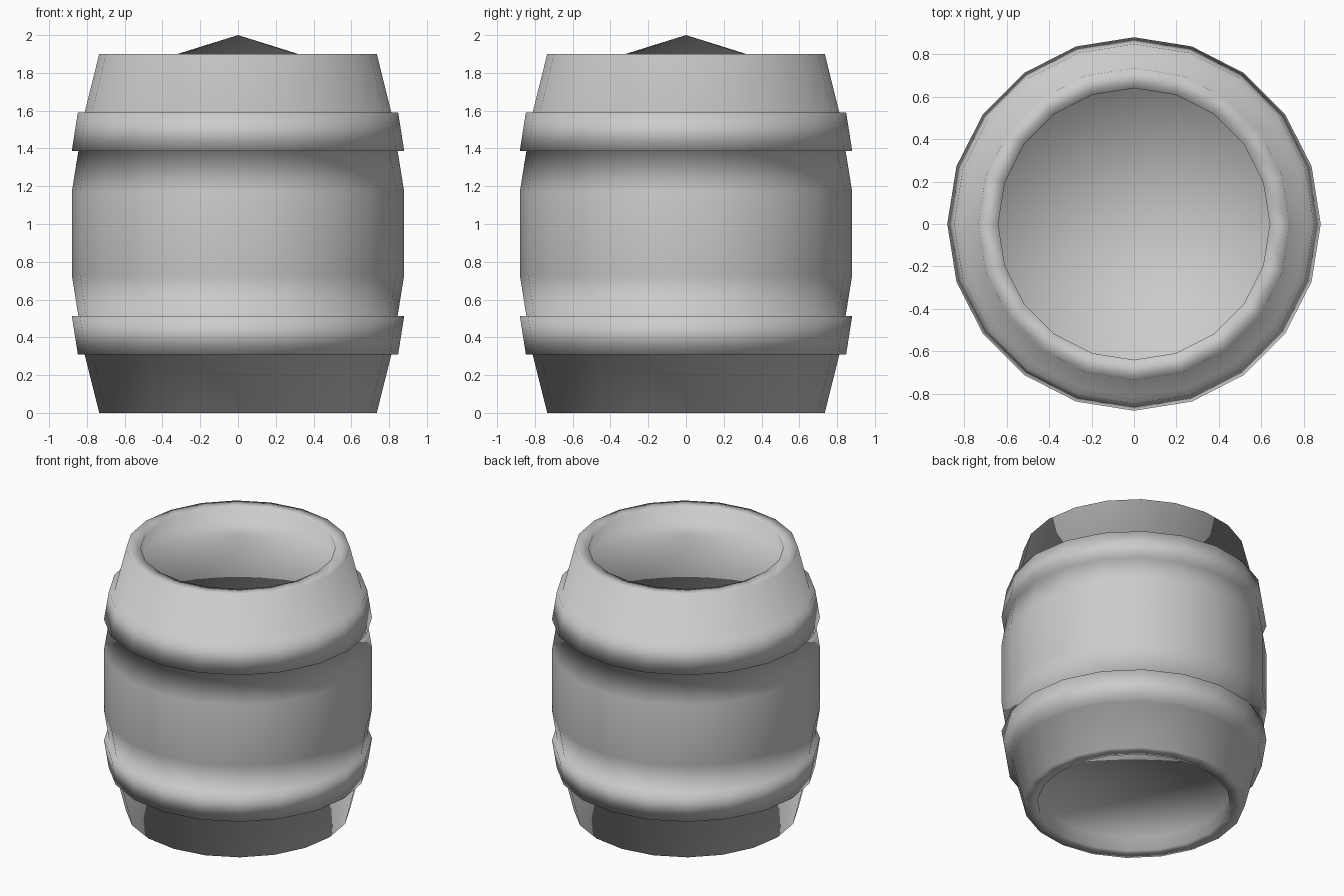
import bpy, bmesh, math

if "Cube" in bpy.data.objects:
    bpy.data.objects.remove(bpy.data.objects["Cube"])

SIDES = 20
MID = 0.95  # mid height of the barrel


def lathe(name, profile):
    """Revolve an (r, z) profile around z; zero radius ends become poles."""
    bm = bmesh.new()
    rings = []
    for r, z in profile:
        n = SIDES if r > 0 else 1
        rings.append([bm.verts.new((r * math.cos(2 * math.pi * i / SIDES),
                                    r * math.sin(2 * math.pi * i / SIDES), z))
                      for i in range(n)])
    for a, b in zip(rings, rings[1:]):
        for i in range(SIDES):
            j = (i + 1) % SIDES
            quad = [a[i % len(a)], a[j % len(a)], b[j % len(b)], b[i % len(b)]]
            bm.faces.new(list(dict.fromkeys(quad)))
    bmesh.ops.recalc_face_normals(bm, faces=bm.faces)
    for f in bm.faces:
        f.smooth = True
    me = bpy.data.meshes.new(name)
    bm.to_mesh(me)
    bm.free()
    ob = bpy.data.objects.new(name, me)
    bpy.context.collection.objects.link(ob)
    return ob


# Lower half of the staves: recess wall, flat rim, flare, raised hoop, belly
lower = [(0.64, 0.10), (0.64, 0.0), (0.735, 0.0), (0.812, 0.31),
         (0.848, 0.31), (0.88, 0.513), (0.845, 0.513), (0.88, 0.73)]
# Upper half mirrors the lower half
upper = [(r, 2 * MID - z) for r, z in reversed(lower)]

# Flat recessed bottom and a lid rising to a shallow point
lathe("barrel", [(0, 0.10)] + lower + upper + [(0, 2.0)])
